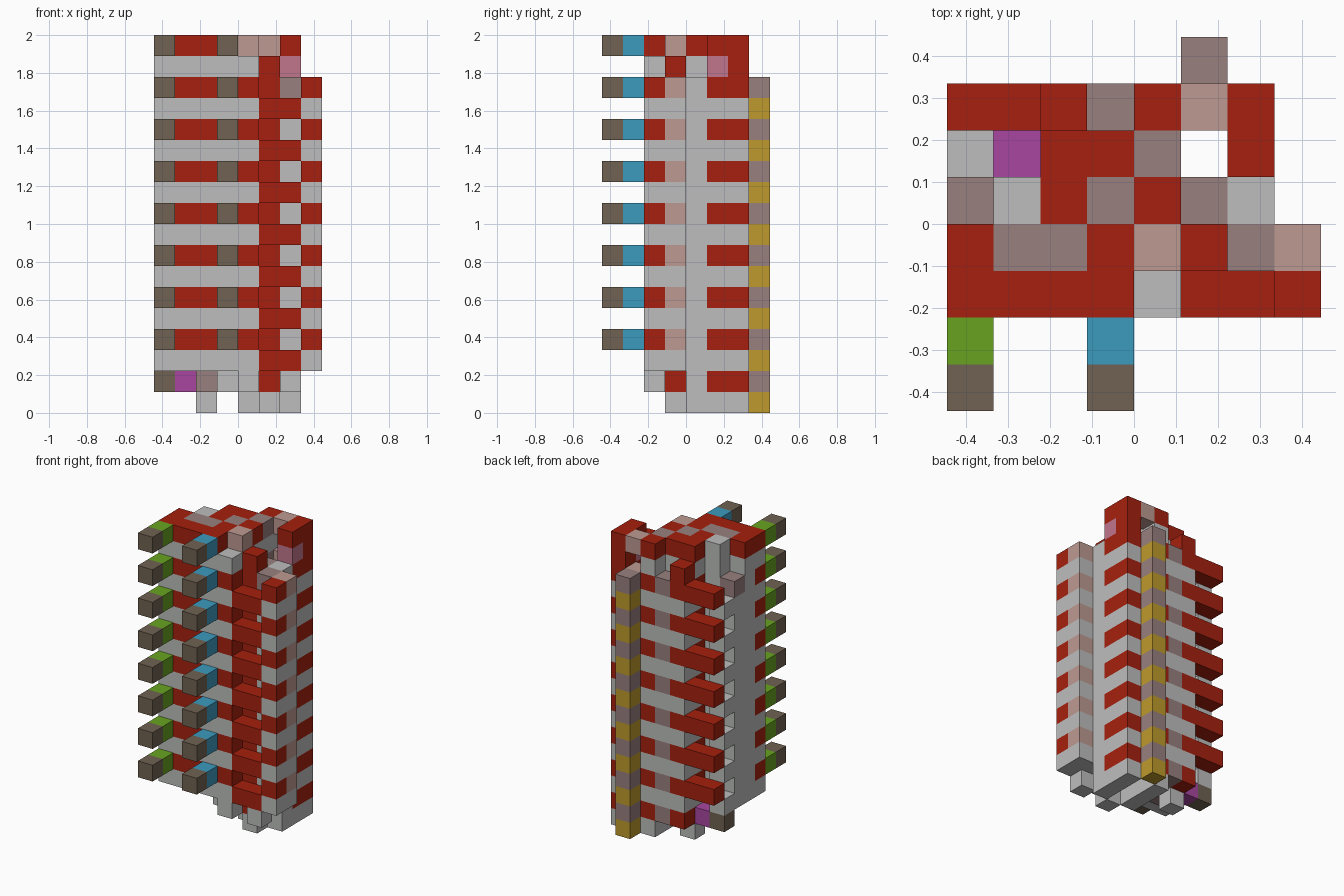
import bpy
import bmesh
from mathutils import Vector

cube = bpy.data.objects.get("Cube")
if cube:
    bpy.data.objects.remove(cube, do_unlink=True)

UNIT = 1 / 9          # edge of one block
HALF = 4              # half of the eight-block footprint

# One key letter per colour
PALETTE = {
    "R": ("brick_red", "A6200E"), "W": ("pale_grey", "BCBEBC"),
    "T": ("taupe", "98807E"), "L": ("dusty_rose", "BE9A92"),
    "P": ("pink", "C0768C"), "V": ("purple", "A846A0"),
    "G": ("green", "68A420"), "B": ("blue", "3C9BBE"),
    "N": ("brown", "706252"), "Y": ("gold", "BE9A2C"),
}


def linear(code):
    value = int(code, 16) / 255
    return value / 12.92 if value <= 0.04045 else ((value + 0.055) / 1.055) ** 2.4


def make_material(name, code):
    mat = bpy.data.materials.new(name)
    mat.use_nodes = True
    colour = [linear(code[k:k + 2]) for k in (0, 2, 4)] + [1]
    mat.diffuse_color = colour
    bsdf = next(n for n in mat.node_tree.nodes if n.type == "BSDF_PRINCIPLED")
    bsdf.inputs["Base Color"].default_value = colour
    bsdf.inputs["Roughness"].default_value = 0.9
    return mat


MATERIALS = {key: make_material(*entry) for key, entry in PALETTE.items()}

# Floor plans: rows run from front to back, letters from -x to +x
FEET = ["........", "........", "........", ".....W..",
        "....W.W.", "..W.W.W.", "....W.W.", ".....Y.."]
BASE = ["........", "........", "....W.W.", "...WWR..",
        "..TWWWW.", "NVRWW.R.", "..RTRLR.", ".....T.."]
WALL = ["........", "........", "WWWWWRRW", "WWWWWWWW",
        "WWWWWWW.", "W.WWW.W.", "..WWWWW.", ".....Y.."]
BALCONY = ["N..N....", "G..B....", "RRRRR..R", "WWWWWRWL",
           "WWWWWWW.", "..RRT.R.", "RRRTRLR.", ".....T.."]
TERRACE = ["N..N....", "G..B....", "RRRRR..R", "WWWWWRTL",
           "TWWWWTW.", "..RRT.R.", "RRRTRLR.", ".....T.."]
ATTIC = ["........", "........", "WWWWW...", "WWWWWR..",
         ".WWWW...", "..WWW.P.", "..R.W.R.", "........"]
ROOF = ["N..N....", "G..B....", "RRRR....", "RTTRL...",
        ".WRTR...", "..RRT.R.", "....RLR.", "........"]

# Stack the plans from the ground up
layers = [("feet", FEET), ("base", BASE)]
for storey in range(6):
    layers += [("walls", WALL), ("balconies", BALCONY)]
layers += [("walls", WALL), ("terrace", TERRACE), ("attic", ATTIC), ("roof", ROOF)]

cells, parts = {}, {}
for z, (part, plan) in enumerate(layers):
    for y, row in enumerate(plan):
        for x, key in enumerate(row):
            if key != ".":
                cells[x, y, z] = key
                parts.setdefault(part, []).append((x, y, z))

AXES = [Vector((1, 0, 0)), Vector((0, 1, 0)), Vector((0, 0, 1))]


def build_part(name, members):
    """Join blocks into one mesh, leaving out faces hidden by a neighbour."""
    keys = sorted({cells[c] for c in members})
    mesh = bpy.data.meshes.new(name)
    for key in keys:
        mesh.materials.append(MATERIALS[key])
    bm = bmesh.new()
    for cell in members:
        centre = Vector(cell) + Vector((0.5 - HALF, 0.5 - HALF, 0.5))
        for a in range(3):
            for sign in (-1, 1):
                normal = AXES[a] * sign
                if tuple(int(v) for v in Vector(cell) + normal) in cells:
                    continue
                u, v = AXES[(a + 1) % 3] / 2, AXES[(a + 2) % 3] / 2 * sign
                mid = centre + normal / 2
                corners = (mid - u - v, mid + u - v, mid + u + v, mid - u + v)
                face = bm.faces.new([bm.verts.new(p * UNIT) for p in corners])
                face.material_index = keys.index(cells[cell])
    bmesh.ops.remove_doubles(bm, verts=bm.verts, dist=UNIT / 100)
    bm.to_mesh(mesh)
    bm.free()
    obj = bpy.data.objects.new(name, mesh)
    bpy.context.collection.objects.link(obj)


for part, members in parts.items():
    build_part(part, members)
